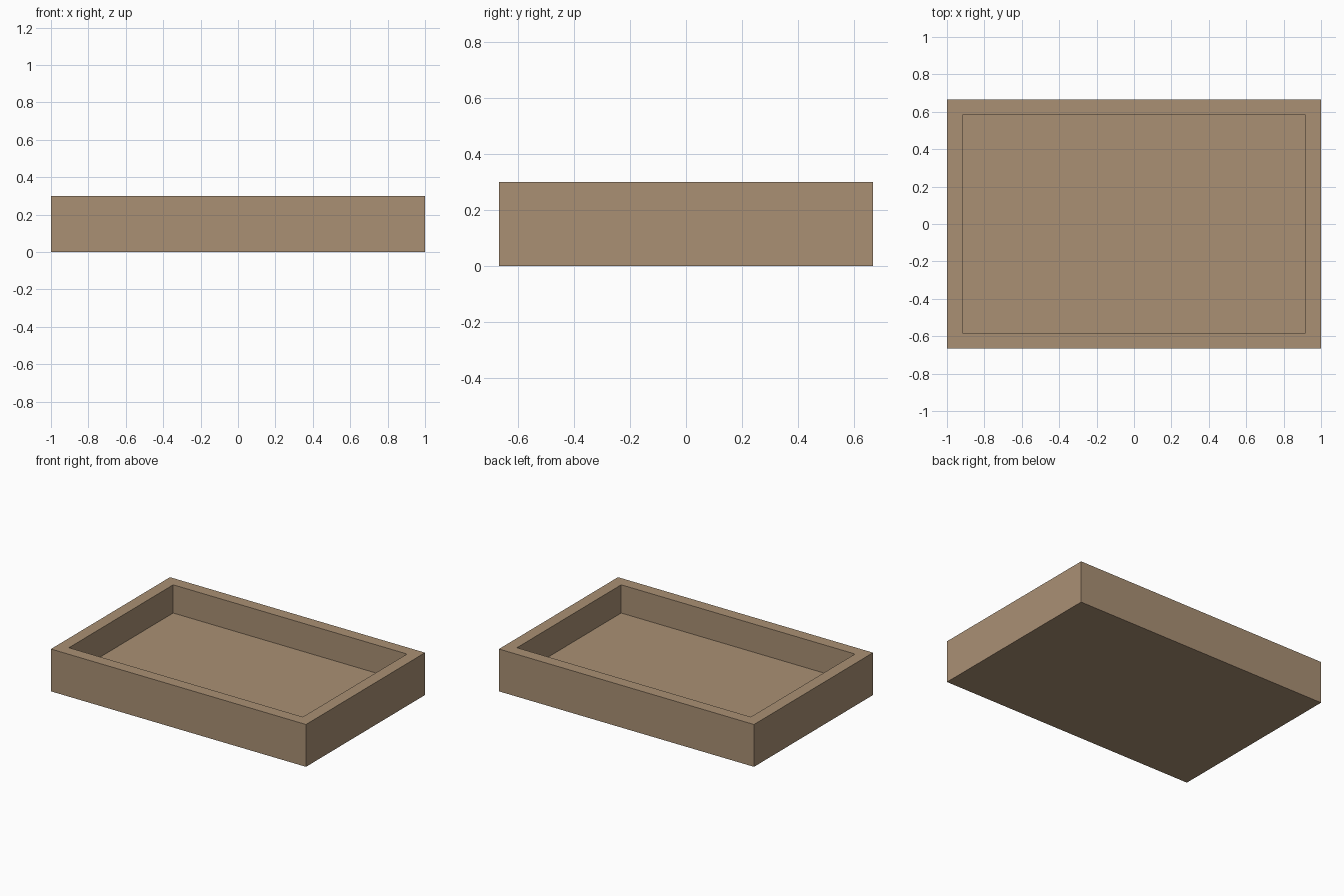
import bpy, bmesh
from mathutils import Matrix

if "Cube" in bpy.data.objects:
    bpy.data.objects.remove(bpy.data.objects["Cube"])

LENGTH, WIDTH, HEIGHT = 2.0, 1.333, 0.3
WALL, FLOOR = 0.083, 0.1

# Solid block standing on the ground
bm = bmesh.new()
bmesh.ops.create_cube(bm, size=1.0, matrix=Matrix.Translation((0, 0, HEIGHT / 2))
                      @ Matrix.Diagonal((LENGTH, WIDTH, HEIGHT, 1)))
bm.normal_update()

# Rim: inset the top face
top = max(bm.faces, key=lambda f: f.calc_center_median().z)
bmesh.ops.inset_region(bm, faces=[top], thickness=WALL, use_even_offset=True)

# Recess: push the inner face down to the tray floor
inner = bmesh.ops.extrude_discrete_faces(bm, faces=[top])["faces"][0]
bmesh.ops.translate(bm, verts=inner.verts, vec=(0, 0, FLOOR - HEIGHT))
bmesh.ops.recalc_face_normals(bm, faces=bm.faces)

mesh = bpy.data.meshes.new("tray")
bm.to_mesh(mesh)
bm.free()
tray = bpy.data.objects.new("tray", mesh)
bpy.context.collection.objects.link(tray)

# Tan wood colour
mat = bpy.data.materials.new("tan_wood")
mat.diffuse_color = (0.40, 0.28, 0.175, 1)
mat.use_nodes = True
mat.node_tree.nodes["Principled BSDF"].inputs["Base Color"].default_value = mat.diffuse_color
mesh.materials.append(mat)
